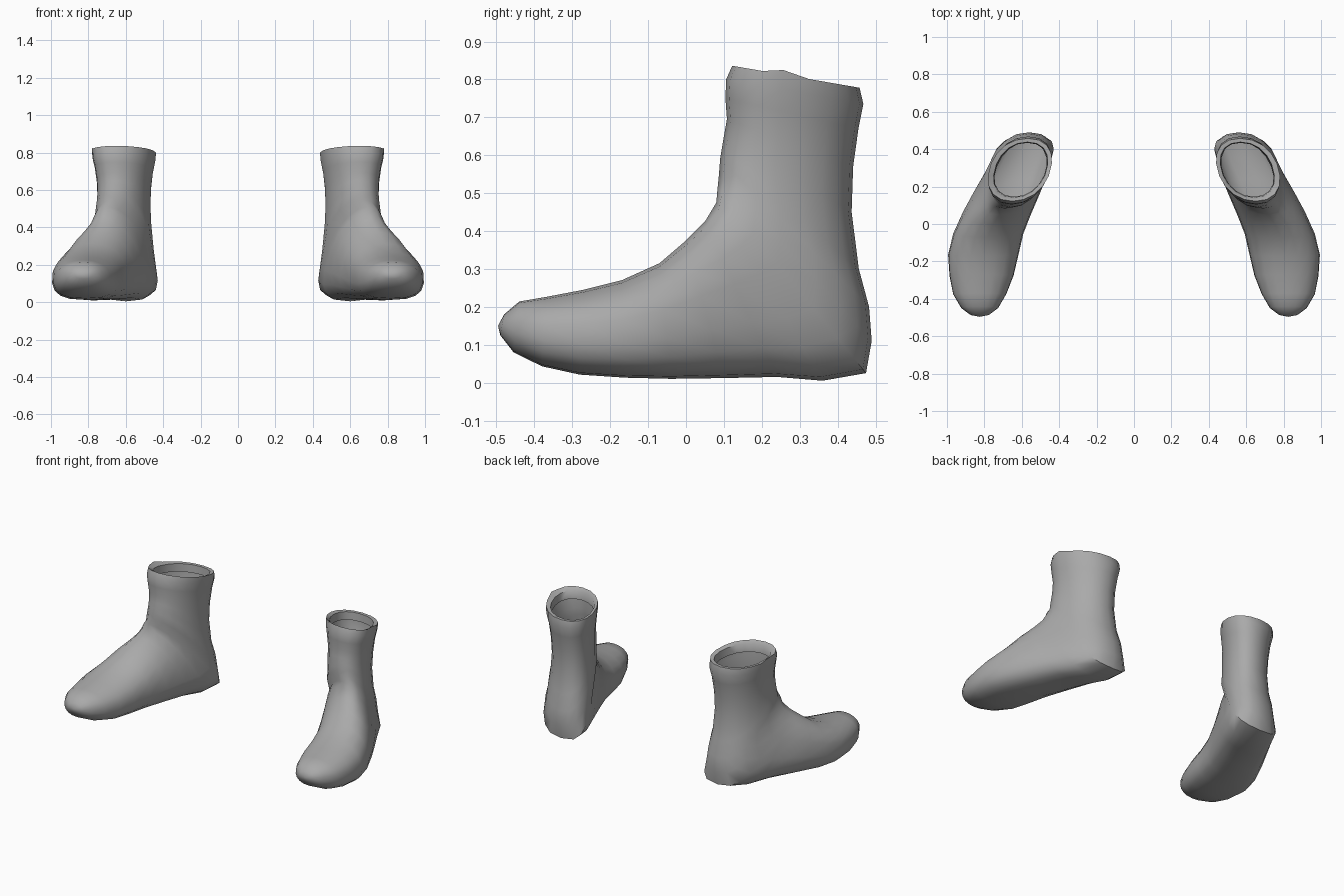
import bpy, bmesh, math

if "Cube" in bpy.data.objects:
    bpy.data.objects.remove(bpy.data.objects["Cube"])

SEGS = 18

grey = bpy.data.materials.new("plain_grey")
grey.diffuse_color = (0.40, 0.40, 0.40, 1)
grey.use_nodes = True
grey.node_tree.nodes["Principled BSDF"].inputs["Base Color"].default_value = grey.diffuse_color

# Upper/front point (y, z), lower/back point (y, z), centre x, half width
FOOT = [
    (-.48, .18, -.49, .125, .825, .05),    # toe
    (-.44, .214, -.455, .08, .825, .10),
    (-.37, .226, -.38, .043, .825, .143),
    (-.27, .245, -.28, .021, .815, .172),
    (-.17, .27, -.16, .013, .806, .188),   # ball of foot
    (-.07, .315, -.04, .01, .78, .186),
    (0, .375, .10, .012, .735, .182),      # instep
    (.05, .425, .24, .015, .687, .175),
    (.08, .475, .36, .005, .648, .165),
    (.083, .51, .475, .025, .625, .156),   # heel corner
]
# Front point (y, z), back point (y, z), half width
SHAFT = [
    (.087, .55, .49, .11, .149),
    (.09, .59, .483, .2, .143),
    (.095, .62, .456, .3, .138),
    (.10, .65, .437, .45, .135),
    (.108, .695, .441, .57, .139),
    (.104, .75, .455, .67, .149),
    (.106, .80, .468, .735, .162),         # flared cuff
    (.122, .836, .458, .778, .165),        # rim
]


def spow(v, n):
    return math.copysign(abs(v) ** (2 / n), v)


def ring(ty, tz, by, bz, cx, hw, slope, pear, square, side, peak=0):
    """Superellipse between an upper and a lower point, sheared sideways."""
    pts = []
    for i in range(SEGS):
        a = 2 * math.pi * i / SEGS
        n = 2.15 if math.cos(a) > 0 else square
        u, w = spow(math.cos(a), n), spow(math.sin(a), n)
        dy = u * (ty - by) / 2
        x = cx + hw * w * (1 - pear * u) + slope * dy
        z = (tz + bz) / 2 + u * (tz - bz) / 2 + (peak if i == 4 else 0)
        pts.append((side * x, (ty + by) / 2 + dy, z))
    return pts


def boot_rings(side):
    rings = []
    # foot: squarer sole, twisting inwards from the ball to the heel
    for k, s in enumerate(FOOT):
        slope = -min(.35, max(0, .09 * (k - 2)))
        rings.append(ring(*s, slope, max(0, .02 * (k - 2)),
                          min(2.9, 2.2 + .2 * k), side))
    # shaft: plain ovals, with one small peak on the rim
    for k, (ty, tz, by, bz, hw) in enumerate(SHAFT):
        last = k == len(SHAFT) - 1
        rings.append(ring(ty, tz, by, bz, .61, hw, -.25, 0,
                          max(2.2, 2.6 - .2 * k), side, .012 if last else 0))
    # folded inner lip, offset from the rim
    ty, tz, by, bz, hw = SHAFT[-1]
    for inset, drop in ((.02, .01), (.024, .06)):
        rings.append(ring(ty + inset, tz - drop - .01, by - inset,
                          bz - drop + .01, .606, hw - inset - .006,
                          -.25, 0, 2.2, side))
    return rings


def make_boot(name, side):
    bm = bmesh.new()
    rings = [[bm.verts.new(p) for p in pts] for pts in boot_rings(side)]
    for r0, r1 in zip(rings, rings[1:]):
        for i in range(SEGS):
            j = (i + 1) % SEGS
            bm.faces.new((r0[i], r0[j], r1[j], r1[i]))
    # rounded toe tip
    tip = bm.verts.new((side * .825, -.496, .15))
    for i in range(SEGS):
        bm.faces.new((tip, rings[0][(i + 1) % SEGS], rings[0][i]))
    bmesh.ops.recalc_face_normals(bm, faces=bm.faces[:])
    # the toe tip must face forwards
    if tip.link_faces[0].normal.y > 0:
        bmesh.ops.reverse_faces(bm, faces=bm.faces[:])
    me = bpy.data.meshes.new(name)
    bm.to_mesh(me)
    bm.free()
    me.materials.append(grey)
    ob = bpy.data.objects.new(name, me)
    bpy.context.collection.objects.link(ob)
    bpy.ops.object.select_all(action='DESELECT')
    ob.select_set(True)
    bpy.context.view_layer.objects.active = ob
    bpy.ops.object.shade_smooth_by_angle(angle=math.radians(50))


make_boot("right_boot", 1)
make_boot("left_boot", -1)
